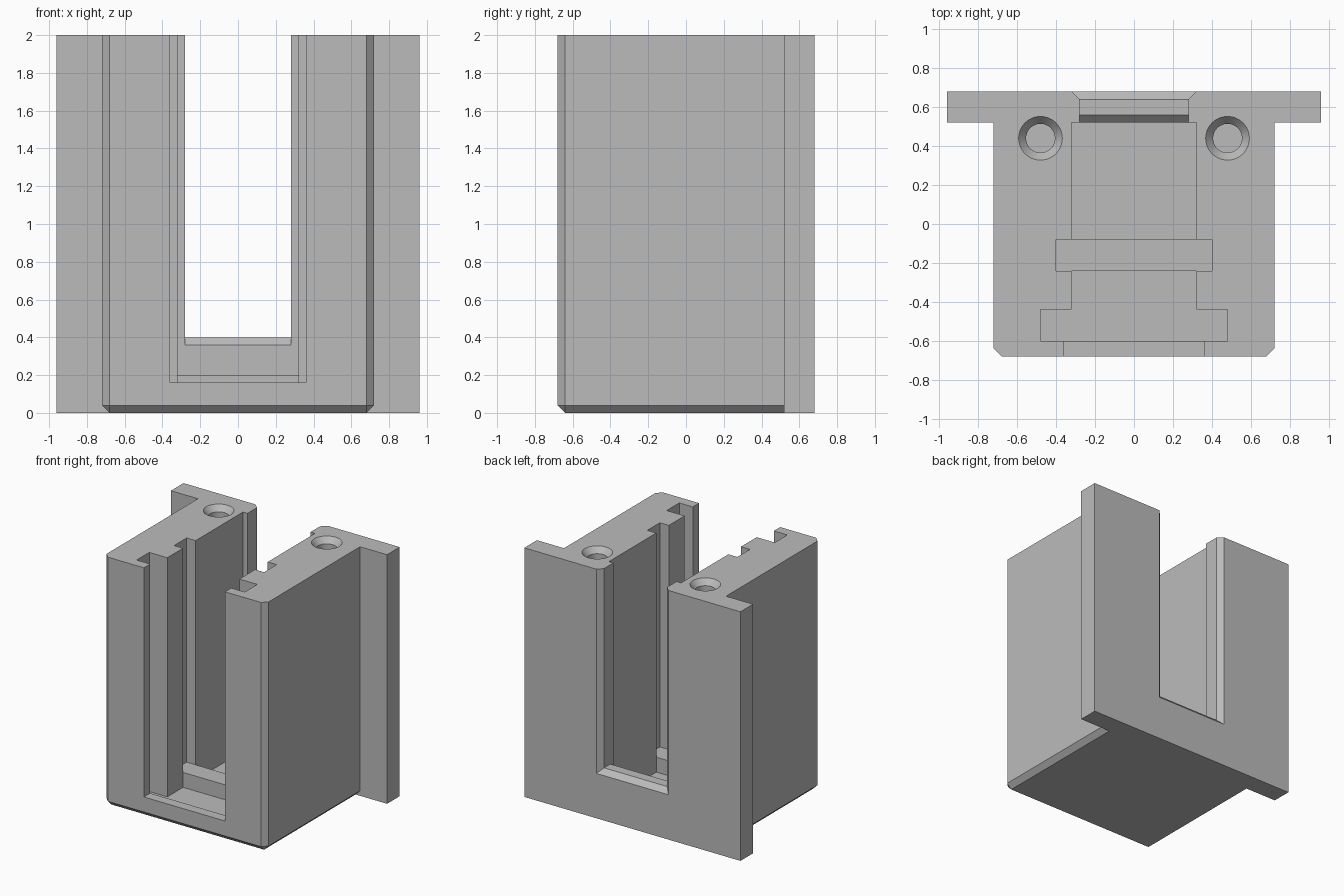
import bpy, bmesh
from mathutils import Matrix, Vector

cube = bpy.data.objects.get("Cube")
if cube:
    bpy.data.objects.remove(cube, do_unlink=True)

grey = bpy.data.materials.new("plain_grey")
grey.use_nodes = True
colour = (0.5, 0.5, 0.5, 1)
grey.diffuse_color = colour
grey.node_tree.nodes["Principled BSDF"].inputs["Base Color"].default_value = colour


def finish(name, bm):
    bmesh.ops.recalc_face_normals(bm, faces=bm.faces)
    mesh = bpy.data.meshes.new(name)
    bm.to_mesh(mesh)
    bm.free()
    mesh.materials.append(grey)
    obj = bpy.data.objects.new(name, mesh)
    bpy.context.scene.collection.objects.link(obj)
    return obj


def prism(name, points, direction):
    bm = bmesh.new()
    face = bm.faces.new([bm.verts.new(p) for p in points])
    out = bmesh.ops.extrude_face_region(bm, geom=[face])
    verts = [g for g in out["geom"] if isinstance(g, bmesh.types.BMVert)]
    bmesh.ops.translate(bm, verts=verts, vec=Vector(direction))
    return finish(name, bm)


def block(name, half, y0, y1, z0, z1):
    return prism(name, [(-half, y0, z0), (half, y0, z0), (half, y1, z0), (-half, y1, z0)],
                 (0, 0, z1 - z0))


def combine(target, other, operation):
    mod = target.modifiers.new(operation.title(), "BOOLEAN")
    mod.operation = operation
    mod.solver = "EXACT"
    mod.object = other
    other.hide_render = True
    bpy.context.view_layer.update()
    graph = bpy.context.evaluated_depsgraph_get()
    mesh = bpy.data.meshes.new_from_object(target.evaluated_get(graph))
    target.modifiers.clear()
    target.data = mesh
    bpy.data.objects.remove(other, do_unlink=True)


# Main block with chamfered front corners and bottom edges
housing = block("slotted_housing", 0.72, -0.68, 0.6, 0, 2)
bm = bmesh.new()
bm.from_mesh(housing.data)
edges = []
for e in bm.edges:
    mid = (e.verts[0].co + e.verts[1].co) / 2
    front = mid.y < -0.6
    bottom = mid.z < 0.01 and mid.y < 0.5
    upright = abs(e.verts[0].co.z - e.verts[1].co.z) > 1
    if bottom or (front and upright):
        edges.append(e)
bmesh.ops.bevel(bm, geom=edges, offset=0.04, segments=1, affect="EDGES")
bm.to_mesh(housing.data)
bm.free()

# Rear mounting flange
combine(housing, block("flange", 0.96, 0.52, 0.68, 0, 2), "UNION")

# Stepped channel, open at the top and front
half = [(0.36, -0.8), (0.36, -0.6), (0.48, -0.6), (0.48, -0.44), (0.32, -0.44),
        (0.32, -0.24), (0.4, -0.24), (0.4, -0.08), (0.32, -0.08), (0.32, 0.52)]
outline = half + [(-x, y) for x, y in reversed(half)]
combine(housing, prism("channel_cutter", [(x, y, 0.2) for x, y in outline], (0, 0, 2)),
        "DIFFERENCE")

# Deeper floors either side of the cross ridge, and the front sill
for width, y0, y1, floor in ((0.48, -0.6, -0.44, 0.08), (0.32, -0.5, -0.24, 0.08),
                             (0.32, -0.08, 0.52, 0.08), (0.36, -0.8, -0.5, 0.16)):
    combine(housing, block("floor_cutter", width, y0, y1, floor, 0.4), "DIFFERENCE")

# Rear window with a sloped inner sill
sill = [(0.4, 0.36), (0.52, 0.36), (0.56, 0.4), (0.8, 0.4), (0.8, 2.2), (0.4, 2.2)]
combine(housing, prism("window_cutter", [(-0.28, y, z) for y, z in sill], (0.56, 0, 0)),
        "DIFFERENCE")

# Flared outer rim of the window
bm = bmesh.new()
loops = []
for y, w, z in ((0.64, 0.28, 0.4), (0.72, 0.36, 0.32)):
    loops.append([bm.verts.new(p) for p in
                  ((-w, y, z), (w, y, z), (w, y, 2.2), (-w, y, 2.2))])
near, far = loops
bm.faces.new(near)
bm.faces.new(far)
for i in range(4):
    j = (i + 1) % 4
    bm.faces.new((near[i], near[j], far[j], far[i]))
combine(housing, finish("flare_cutter", bm), "DIFFERENCE")

# Countersunk screw holes
for side in (-1, 1):
    for r0, r1, z0, z1 in ((0.074, 0.074, 1.6, 2.1), (0.074, 0.131, 1.955, 2.0225)):
        bm = bmesh.new()
        bmesh.ops.create_cone(bm, cap_ends=True, segments=64, radius1=r0, radius2=r1,
                              depth=z1 - z0,
                              matrix=Matrix.Translation((side * 0.48, 0.44, (z0 + z1) / 2)))
        combine(housing, finish("hole_cutter", bm), "DIFFERENCE")

# Smooth the round holes and keep every other edge sharp
bpy.ops.object.select_all(action="DESELECT")
housing.select_set(True)
bpy.context.view_layer.objects.active = housing
bpy.ops.object.shade_smooth_by_angle(angle=0.4)
